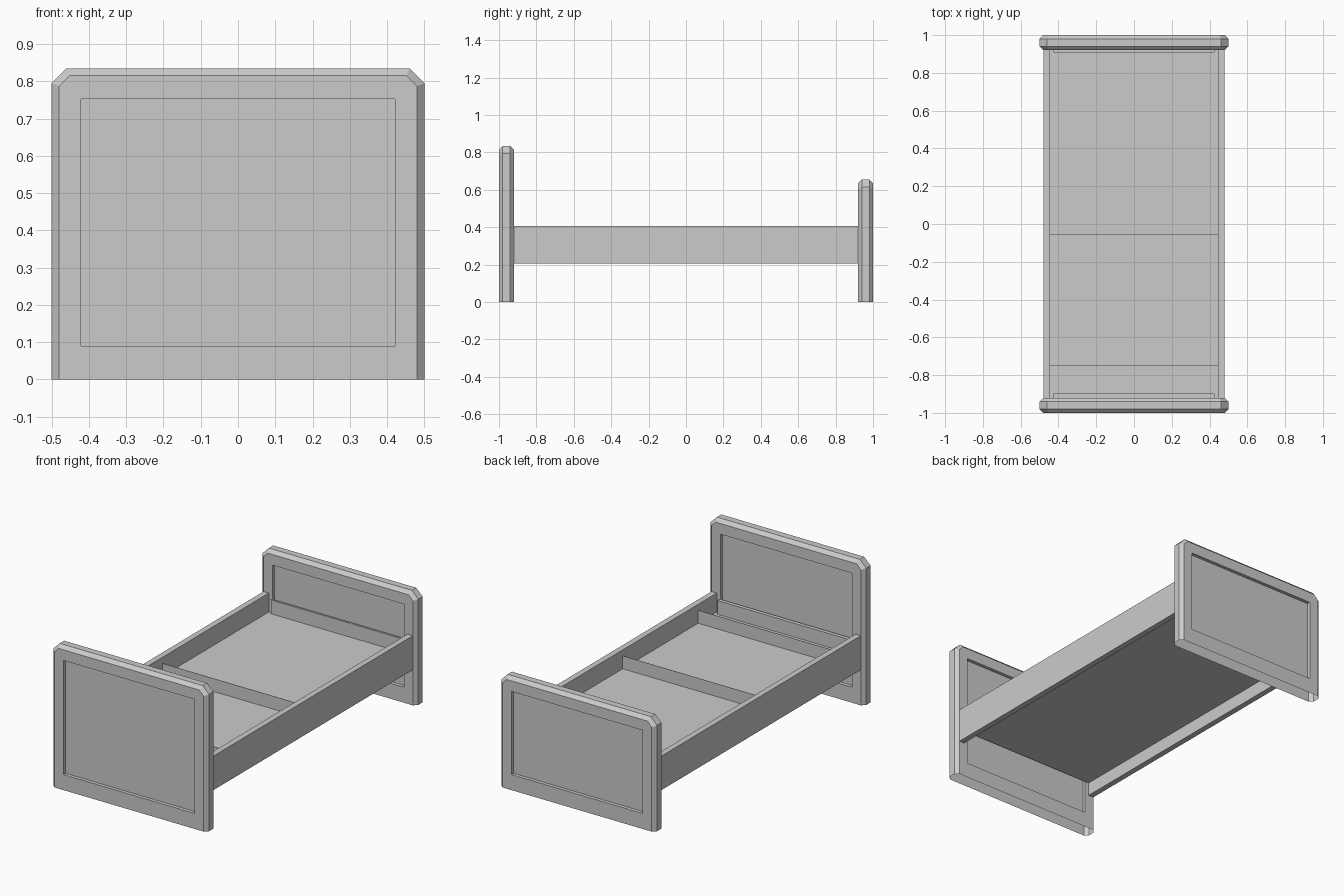
import bpy, bmesh

old = bpy.data.objects.get("Cube")
if old:
    bpy.data.objects.remove(old, do_unlink=True)

# One plain grey for the whole bed
grey = bpy.data.materials.new("plain_grey")
grey.use_nodes = True
COLOUR = (0.6, 0.6, 0.6, 1)
grey.diffuse_color = COLOUR
grey.node_tree.nodes["Principled BSDF"].inputs["Base Color"].default_value = COLOUR


def finish(name, bm):
    bmesh.ops.recalc_face_normals(bm, faces=bm.faces)
    mesh = bpy.data.meshes.new(name)
    bm.to_mesh(mesh)
    bm.free()
    mesh.materials.append(grey)
    obj = bpy.data.objects.new(name, mesh)
    bpy.context.collection.objects.link(obj)
    return obj


def box(name, low, high):
    bm = bmesh.new()
    bmesh.ops.create_cube(bm, size=1)
    for v in bm.verts:
        for i in range(3):
            v.co[i] = low[i] if v.co[i] < 0 else high[i]
    return finish(name, bm)


# End board: clipped top corners, bevelled rim, sunken panel on both faces
def end_board(name, y_mid, top, panel_top):
    bm = bmesh.new()
    rings = []
    for dy, inset, clip in ((-0.04, 0.02, 0.028), (-0.02, 0, 0.04),
                            (0.02, 0, 0.04), (0.04, 0.02, 0.028)):
        w, t = 0.5 - inset, top - inset
        half = [(w, 0), (w, t - clip), (w - clip, t)]
        outline = half + [(-x, z) for x, z in reversed(half)]
        rings.append([bm.verts.new((x, y_mid + dy, z)) for x, z in outline])
    for a, b in zip(rings, rings[1:]):
        for i in range(len(a)):
            j = (i + 1) % len(a)
            bm.faces.new((a[i], a[j], b[j], b[i]))
    bm.faces.new(rings[0])
    bm.faces.new(rings[-1])
    board = finish(name, bm)
    for side in (-1, 1):
        ys = sorted((y_mid + side * 0.02, y_mid + side * 0.06))
        cutter = box("panel_cutter", (-0.422, ys[0], 0.09), (0.422, ys[1], panel_top))
        cutter.hide_render = True
        mod = board.modifiers.new("panel", "BOOLEAN")
        mod.operation = "DIFFERENCE"
        mod.solver = "EXACT"
        mod.object = cutter
        bpy.context.view_layer.objects.active = board
        bpy.ops.object.modifier_apply(modifier=mod.name)
        bpy.data.objects.remove(cutter, do_unlink=True)
    # The board is a shell, open underneath
    bm = bmesh.new()
    bm.from_mesh(board.data)
    floor_faces = [f for f in bm.faces if all(v.co.z < 0.001 for v in f.verts)]
    bmesh.ops.delete(bm, geom=floor_faces, context="FACES")
    bm.to_mesh(board.data)
    bm.free()


end_board("headboard", -0.96, 0.835, 0.753)
end_board("footboard", 0.96, 0.655, 0.573)

# Side rails
for name, x in (("right_rail", -0.48), ("left_rail", 0.446)):
    box(name, (x, -0.92, 0.207), (x + 0.034, 0.92, 0.405))

# Thin bed base between the rails
box("bed_base", (-0.446, -0.92, 0.285), (0.446, 0.92, 0.295))

# End planks against the boards
box("head_plank", (-0.425, -0.92, 0.295), (0.425, -0.898, 0.375))
box("foot_plank", (-0.425, 0.908, 0.295), (0.425, 0.92, 0.375))

# Thin upright dividers
for name, y in (("head_divider", -0.75), ("middle_divider", -0.057)):
    box(name, (-0.446, y - 0.001, 0.295), (0.446, y + 0.001, 0.37))
